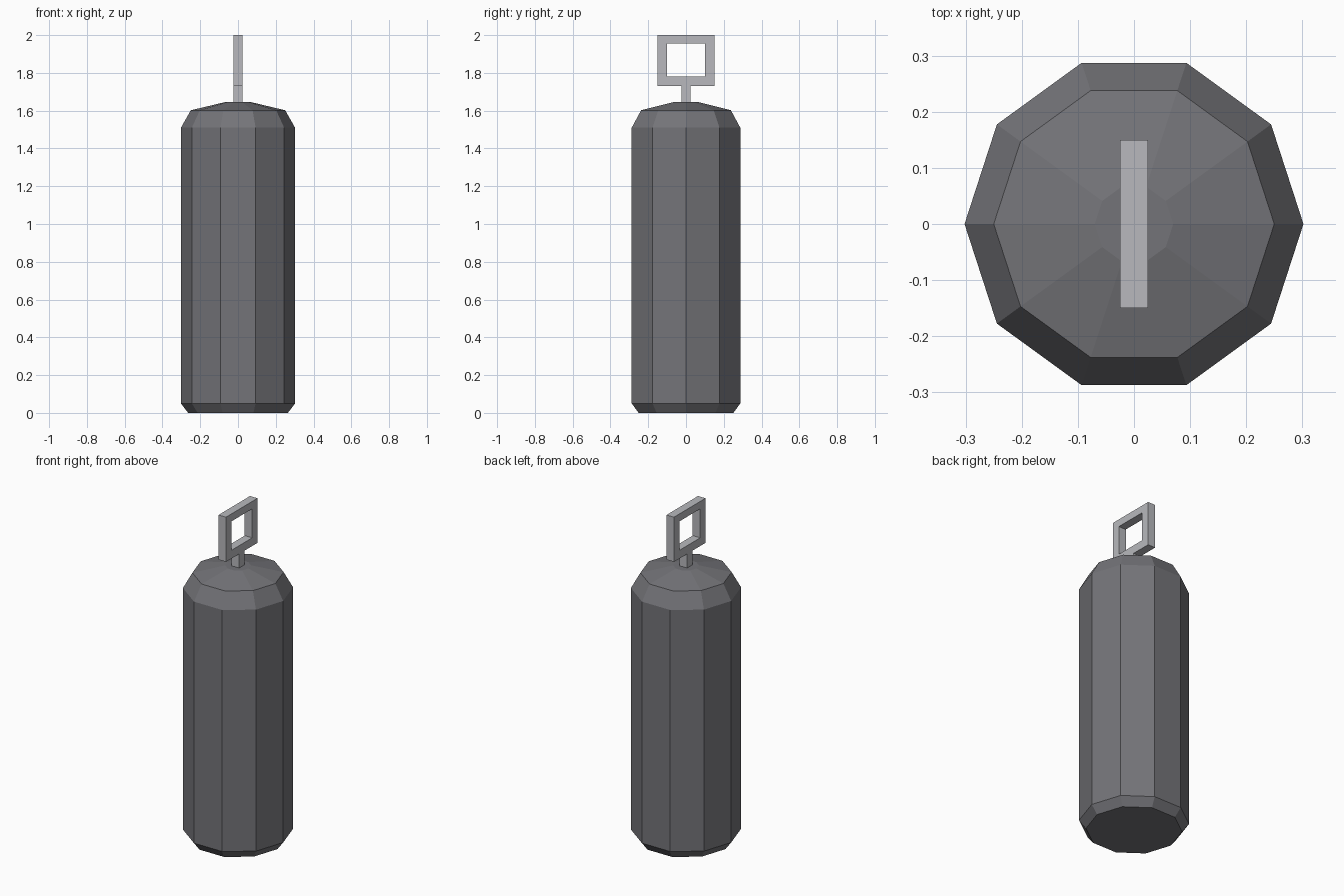
import bpy
import bmesh
from math import cos, sin, tau, radians

cube = bpy.data.objects.get("Cube")
if cube:
    bpy.data.objects.remove(cube, do_unlink=True)


def make_material(name, colour):
    mat = bpy.data.materials.new(name)
    mat.use_nodes = True
    mat.diffuse_color = colour
    mat.node_tree.nodes["Principled BSDF"].inputs["Base Color"].default_value = colour
    return mat


dark_grey = make_material("dark grey", (0.175, 0.175, 0.19, 1))
light_grey = make_material("light grey", (0.48, 0.485, 0.51, 1))


def lathe(name, profile, sides, mat):
    """Flat-faced solid of revolution from (radius, height) pairs, capped."""
    bm = bmesh.new()
    rings = [[bm.verts.new((r * cos(tau * i / sides), r * sin(tau * i / sides), z))
              for i in range(sides)] for r, z in profile]
    for low, high in zip(rings, rings[1:]):
        for i in range(sides):
            j = (i + 1) % sides
            bm.faces.new((low[i], low[j], high[j], high[i]))
    bm.faces.new(rings[0][::-1])
    bm.faces.new(rings[-1])
    mesh = bpy.data.meshes.new(name)
    bm.to_mesh(mesh)
    bm.free()
    mesh.materials.append(mat)
    obj = bpy.data.objects.new(name, mesh)
    bpy.context.collection.objects.link(obj)
    return obj


def cut_plate(name, outlines, half_thickness, mat):
    """Flat plate in the YZ plane; inner outlines become holes."""
    curve = bpy.data.curves.new(name, "CURVE")
    curve.dimensions = "2D"
    curve.fill_mode = "BOTH"
    curve.extrude = half_thickness
    for points in outlines:
        spline = curve.splines.new("POLY")
        spline.points.add(len(points) - 1)
        for point, (y, z) in zip(spline.points, points):
            point.co = (y, z, 0, 1)
        spline.use_cyclic_u = True
    curve.materials.append(mat)
    obj = bpy.data.objects.new(name, curve)
    obj.rotation_euler = (radians(90), 0, radians(90))
    bpy.context.collection.objects.link(obj)
    bpy.ops.object.select_all(action="DESELECT")
    obj.select_set(True)
    bpy.context.view_layer.objects.active = obj
    bpy.ops.object.convert(target="MESH")
    bpy.ops.object.shade_flat()
    return bpy.context.object


# Ten-sided body with bevelled base and sloping shoulder
lathe("bag_body", [(0.264, 0), (0.302, 0.05), (0.302, 1.51),
                   (0.25, 1.602), (0.07, 1.645)], 10, dark_grey)

# Square hanging ring on a short stem
half_outline = [(0.025, 1.63), (0.025, 1.73), (0.15, 1.73), (0.15, 2.0)]
outer = half_outline + [(-y, z) for y, z in reversed(half_outline)]
hole = [(-0.1, 1.78), (-0.1, 1.955), (0.1, 1.955), (0.1, 1.78)]
cut_plate("hanging_ring", [outer, hole], 0.025, light_grey)
